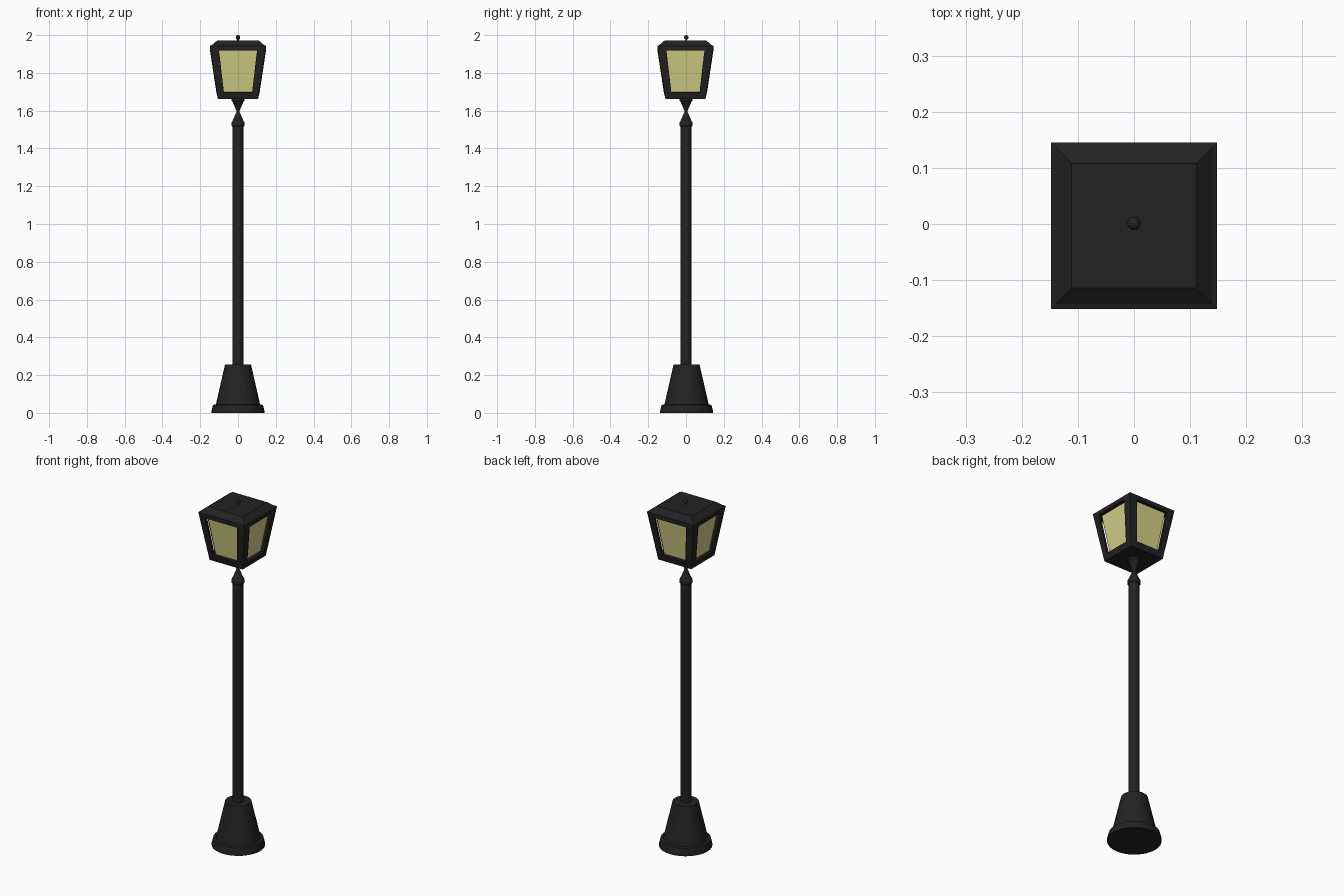
import bpy, bmesh, math
from mathutils import Vector

if "Cube" in bpy.data.objects:
    bpy.data.objects.remove(bpy.data.objects["Cube"])


def material(name, color):
    m = bpy.data.materials.new(name)
    m.diffuse_color = color
    m.use_nodes = True
    m.node_tree.nodes["Principled BSDF"].inputs["Base Color"].default_value = m.diffuse_color
    return m


BLACK = material("black_metal", (0.016, 0.016, 0.016, 1))
GLASS = material("warm_glass", (0.66, 0.63, 0.24, 0.9))


def add_object(name, bm, mat):
    bmesh.ops.remove_doubles(bm, verts=bm.verts, dist=1e-5)
    bmesh.ops.recalc_face_normals(bm, faces=bm.faces)
    me = bpy.data.meshes.new(name)
    bm.to_mesh(me)
    bm.free()
    ob = bpy.data.objects.new(name, me)
    bpy.context.collection.objects.link(ob)
    me.materials.append(mat)
    return ob


def lathe(name, profile, y=0.0, sides=32):
    """Closed solid of revolution from (radius, z) points."""
    bm = bmesh.new()
    rings = [[bm.verts.new((r * math.cos(2 * math.pi * i / sides),
                            y + r * math.sin(2 * math.pi * i / sides), z))
              for i in range(sides)] for r, z in profile]
    for a, b in zip(rings, rings[1:]):
        for i in range(sides):
            j = (i + 1) % sides
            bm.faces.new((a[i], a[j], b[j], b[i]))
    bm.faces.new(rings[0][::-1])
    bm.faces.new(rings[-1])
    ob = add_object(name, bm, BLACK)
    bpy.context.view_layer.objects.active = ob
    ob.select_set(True)
    bpy.ops.object.shade_smooth_by_angle(angle=math.radians(30))
    ob.select_set(False)
    return ob


def square(h, z, y):
    return [Vector((sx * h, y + sy * h, z))
            for sx, sy in ((-1, -1), (1, -1), (1, 1), (-1, 1))]


def frustum(name, levels, y):
    """Square solid through (half width, z) levels."""
    bm = bmesh.new()
    rings = [[bm.verts.new(p) for p in square(h, z, y)] for h, z in levels]
    for a, b in zip(rings, rings[1:]):
        for i in range(4):
            j = (i + 1) % 4
            bm.faces.new((a[i], a[j], b[j], b[i]))
    bm.faces.new(rings[0][::-1])
    bm.faces.new(rings[-1])
    return add_object(name, bm, BLACK)


POST_Y, LAMP_Y = 0.003, -0.003

# Stepped conical foot
lathe("base", [(0.14, 0), (0.14, 0.01), (0.132, 0.042), (0.117, 0.045),
               (0.069, 0.255)], POST_Y)

# Straight pole with collar and waisted neck
lathe("pole", [(0.029, 0.24), (0.029, 1.53)], 0.0)
lathe("neck", [(0.030, 1.515), (0.034, 1.52), (0.034, 1.538), (0.029, 1.546),
               (0.009, 1.592), (0.009, 1.6), (0.029, 1.648), (0.034, 1.652),
               (0.034, 1.662), (0.03, 1.668)], 0.0)

# Lantern floor and roof
frustum("lantern_floor", [(0.0975, 1.665), (0.0995, 1.68)], LAMP_Y)
frustum("lantern_roof", [(0.1385, 1.935), (0.14, 1.946), (0.111, 1.971)], LAMP_Y)

# Lantern sides: tapered frame with a window in each face, plus glass panes
frame, panes = bmesh.new(), bmesh.new()
low, high = square(0.0975, 1.665, LAMP_Y), square(0.14, 1.946, LAMP_Y)
for i in range(4):
    j = (i + 1) % 4
    outer = [low[i], low[j], high[j], high[i]]
    along = (low[j] - low[i]).normalized()
    out = Vector((along.y, -along.x, 0))
    inner = []
    for s, half, z in ((-1, 0.075, 1.698), (1, 0.075, 1.698),
                       (1, 0.101, 1.921), (-1, 0.101, 1.921)):
        wall = 0.0975 + (z - 1.665) * (0.14 - 0.0975) / (1.946 - 1.665)
        inner.append(Vector((0, LAMP_Y, z)) + out * wall + along * s * half)
    vo = [frame.verts.new(p) for p in outer]
    vi = [frame.verts.new(p) for p in inner]
    for k in range(4):
        n = (k + 1) % 4
        frame.faces.new((vo[k], vo[n], vi[n], vi[k]))
    panes.faces.new([panes.verts.new(p - out * 0.008) for p in inner])
frame_ob = add_object("lantern_frame", frame, BLACK)
wall_mod = frame_ob.modifiers.new("thickness", 'SOLIDIFY')
wall_mod.thickness = 0.012
wall_mod.offset = -1
add_object("glass_panes", panes, GLASS)

# Finial: thin stem with a small ball
lathe("finial_stem", [(0.004, 1.965), (0.004, 1.985)], 0.001, 12)
bm = bmesh.new()
bmesh.ops.create_uvsphere(bm, u_segments=16, v_segments=10, radius=0.012)
bmesh.ops.translate(bm, verts=bm.verts, vec=(0, 0.001, 1.988))
ball = add_object("finial_ball", bm, BLACK)
ball.data.shade_smooth()
